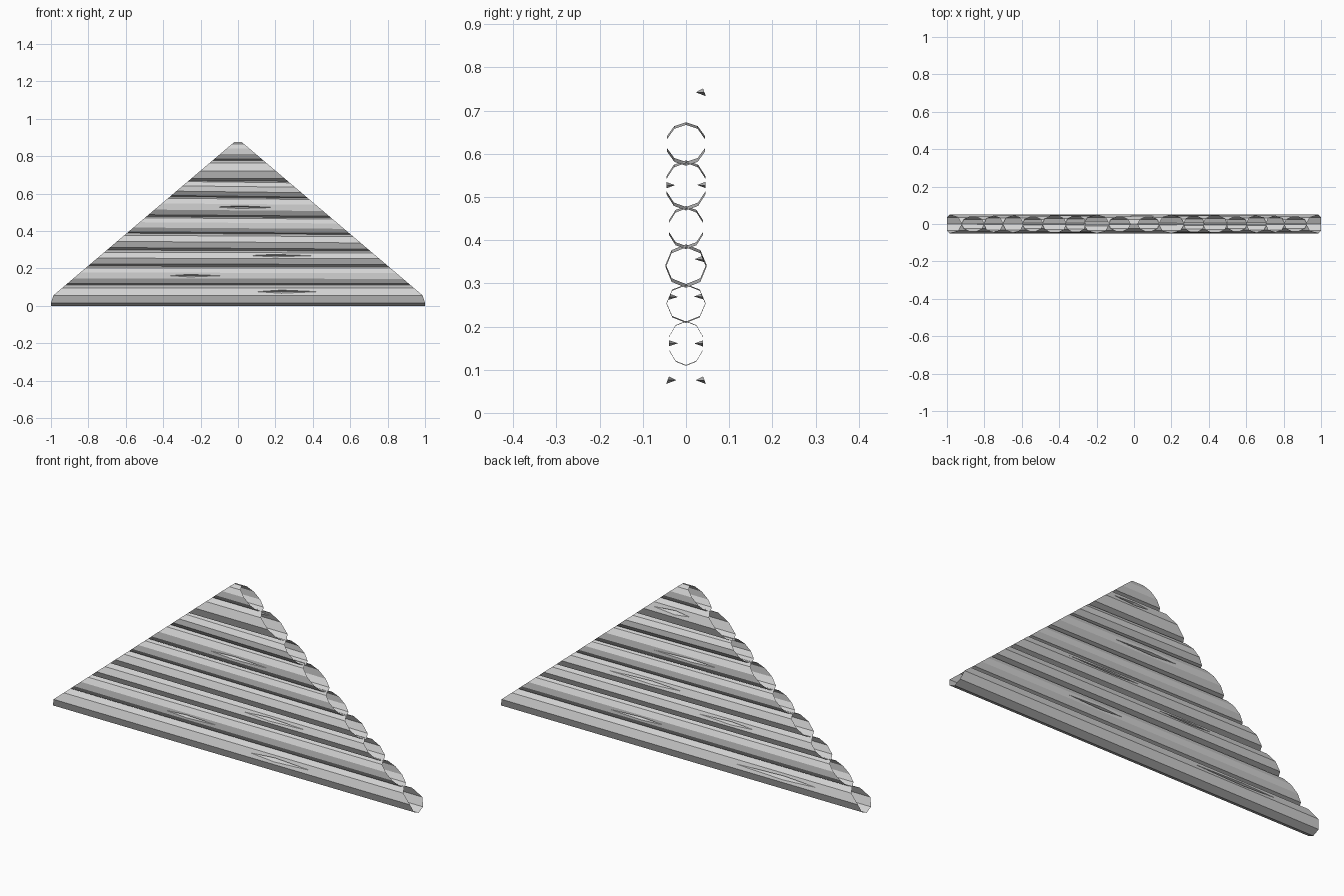
import bpy, bmesh, math
from mathutils import Vector

cube = bpy.data.objects.get("Cube")
if cube:
    bpy.data.objects.remove(cube, do_unlink=True)

wood = bpy.data.materials.new("pale_grey")
wood.use_nodes = True
grey = (0.65, 0.65, 0.65, 1)
wood.diffuse_color = grey
wood.node_tree.nodes["Principled BSDF"].inputs["Base Color"].default_value = grey


def roof_x(z):
    """Half width of the gable at height z."""
    return max(0.015, min(1.0, 1.0 - (z - 0.045) * 1.18))


def add_split(bm, quad, start, end, side):
    """Replace one long side face by the same face with a sunken split."""
    lo_l, lo_r, hi_r, hi_l = quad
    mid_z = (lo_l.co + hi_l.co) / 2
    mid_r = (lo_r.co + hi_r.co) / 2
    half = (hi_l.co - lo_l.co) * 0.22
    half.x = 0

    def on_face(x):
        return mid_z.lerp(mid_r, (x - mid_z.x) / (mid_r.x - mid_z.x))

    middle = on_face(start * 0.6 + end * 0.4)
    a, b = bm.verts.new(on_face(start)), bm.verts.new(on_face(end))
    up, low = bm.verts.new(middle + half), bm.verts.new(middle - half)
    deep = bm.verts.new(middle - Vector((0, side * 0.02, 0)))
    for f in ([lo_l, lo_r, b, low, a], [hi_r, hi_l, a, up, b],
              [lo_r, hi_r, b], [hi_l, lo_l, a],
              [a, up, deep], [up, b, deep], [b, low, deep], [low, a, deep]):
        bm.faces.new(f)


def make_log(name, bottom, top, half_depth, sides, tilt, splits):
    """Open faceted log whose ends follow the roof slope."""
    bm = bmesh.new()
    centre, radius = (bottom + top) / 2, (top - bottom) / 2
    ring = []
    for i in range(sides):
        a = math.tau * i / sides
        y, z = half_depth * math.sin(a), centre - radius * math.cos(a)
        pair = []
        for s in (-1, 1):
            x = s * roof_x(z + tilt * s * roof_x(z))
            pair.append(bm.verts.new((x, y, z + tilt * x)))
        ring.append(pair)
    # Splits sit on the facet just above (or at) the widest part
    facet = sides // 4
    targets = {}
    for side, start, end in splits:
        targets[facet if side > 0 else sides - 1 - facet] = (start, end, side)
    for i in range(sides):
        (l0, r0), (l1, r1) = ring[i], ring[(i + 1) % sides]
        if i in targets:
            quad = (l0, r0, r1, l1) if targets[i][2] > 0 else (l1, r1, r0, l0)
            add_split(bm, quad, *targets[i])
        else:
            bm.faces.new((l0, r0, r1, l1))
    bmesh.ops.recalc_face_normals(bm, faces=bm.faces)
    # Open tubes: make sure the shell faces outward
    outward = sum(f.normal.dot(f.calc_center_median() - Vector(
        (f.calc_center_median().x, 0, centre))) * f.calc_area() for f in bm.faces)
    if outward < 0:
        bmesh.ops.reverse_faces(bm, faces=bm.faces)
    mesh = bpy.data.meshes.new(name)
    bm.to_mesh(mesh)
    bm.free()
    mesh.materials.append(wood)
    bpy.context.collection.objects.link(bpy.data.objects.new(name, mesh))


# bottom, top, half depth, sides, tilt, splits as (side, start x, end x)
logs = [
    (0.0, 0.112, 0.05, 8, 0, [(-1, 0.1, 0.43), (1, -0.75, -0.3)]),
    (0.11, 0.212, 0.041, 10, -0.001, [(-1, -0.37, -0.09), (1, 0.1, 0.4)]),
    (0.21, 0.297, 0.045, 8, -0.002, [(-1, 0.06, 0.4), (1, -0.4, -0.1)]),
    (0.294, 0.387, 0.047, 8, -0.006, [(1, 0.0, 0.4)]),
    (0.383, 0.476, 0.041, 10, -0.006, []),
    (0.473, 0.582, 0.048, 10, -0.008, [(-1, -0.12, 0.2), (1, -0.2, 0.15)]),
    (0.577, 0.67, 0.046, 10, -0.012, []),
    (0.664, 0.78, 0.05, 8, 0, [(1, -0.05, 0.15)]),
    (0.777, 0.875, 0.041, 10, 0, []),
]
for n, spec in enumerate(logs, 1):
    make_log(f"gable_log_{n}", *spec)
